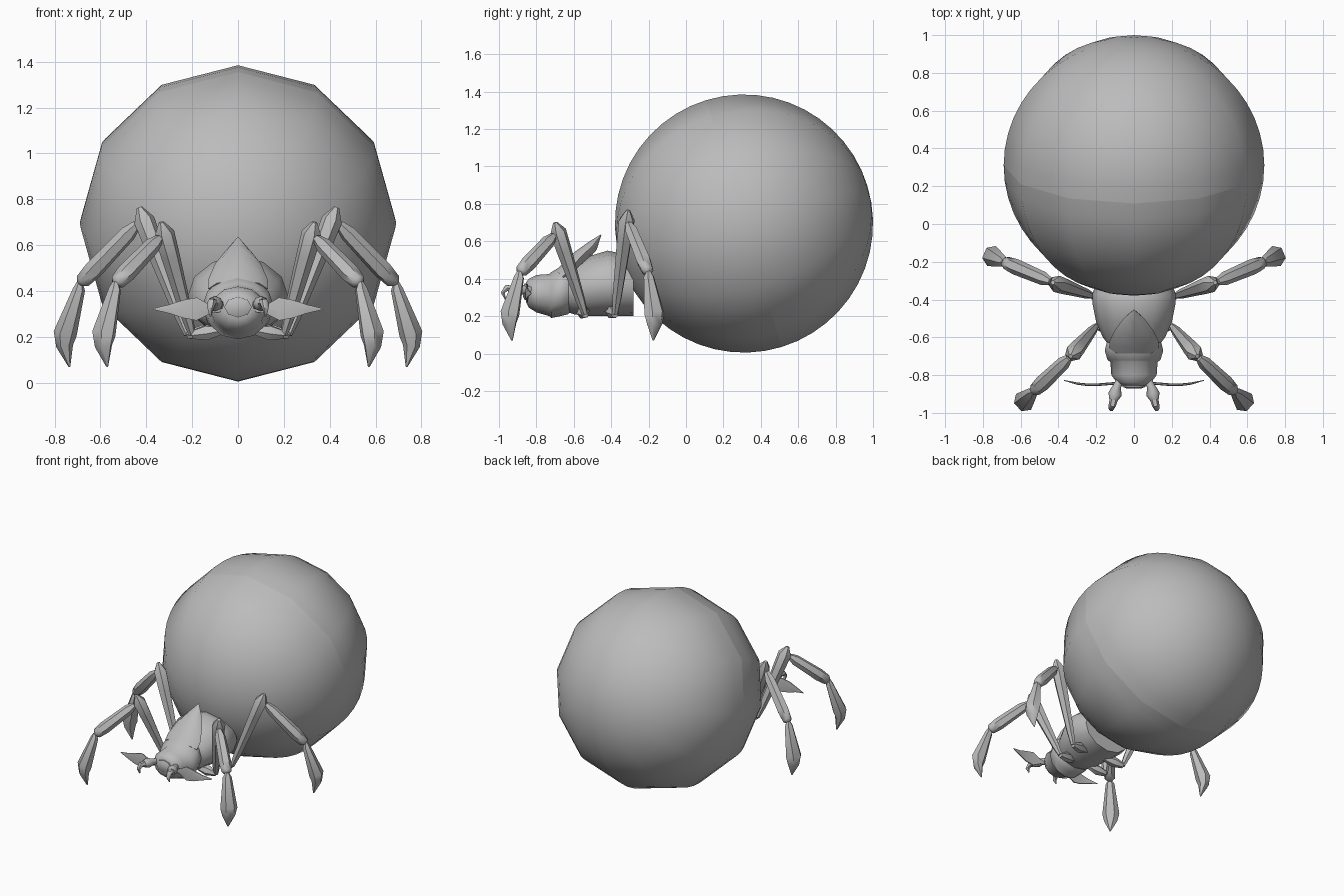
import bpy, bmesh, math
from mathutils import Vector, Matrix

if "Cube" in bpy.data.objects:
    bpy.data.objects.remove(bpy.data.objects["Cube"])

grey = bpy.data.materials.new("grey")
grey.diffuse_color = (0.5, 0.5, 0.5, 1)
grey.use_nodes = True
grey.node_tree.nodes["Principled BSDF"].inputs["Base Color"].default_value = grey.diffuse_color


def finish(bm, name, angle=50, mirror=False):
    bmesh.ops.recalc_face_normals(bm, faces=bm.faces)
    me = bpy.data.meshes.new(name)
    bm.to_mesh(me)
    bm.free()
    me.materials.append(grey)
    ob = bpy.data.objects.new(name, me)
    bpy.context.collection.objects.link(ob)
    bpy.ops.object.select_all(action='DESELECT')
    ob.select_set(True)
    bpy.context.view_layer.objects.active = ob
    bpy.ops.object.shade_smooth_by_angle(angle=math.radians(angle))
    if mirror:
        ob.modifiers.new("mirror", 'MIRROR').use_clip = False
    return ob


def loft(name, rings, sides, mirror=False, side_dir=None, angle=50):
    """Skin rings of (centre, half width, half height) along a path."""
    bm = bmesh.new()
    pts = [Vector(r[0]) for r in rings]
    loops = []
    for i, (c, w, h) in enumerate(rings):
        t = (pts[min(i + 1, len(pts) - 1)] - pts[max(i - 1, 0)]).normalized()
        u = Vector(side_dir) if side_dir else t.cross(Vector((0, 0, 1)))
        u = (u - t * u.dot(t)).normalized()
        v = u.cross(t)
        loops.append([bm.verts.new(pts[i] + u * w * math.cos(a) + v * h * math.sin(a))
                      for a in (2 * math.pi * k / sides for k in range(sides))])
    for a, b in zip(loops, loops[1:]):
        for k in range(sides):
            n = (k + 1) % sides
            bm.faces.new((a[k], a[n], b[n], b[k]))
    bm.faces.new(loops[0])
    bm.faces.new(loops[-1])
    return finish(bm, name, angle, mirror)


def body_loft(name, rows, sides):
    """Rows of (y, bottom, top, half width), rings kept upright."""
    bm = bmesh.new()
    loops = []
    for y, lo, hi, w in rows:
        loops.append([bm.verts.new((w * math.sin(a), y, (lo + hi) / 2 + (hi - lo) / 2 * math.cos(a)))
                      for a in (2 * math.pi * k / sides for k in range(sides))])
    for a, b in zip(loops, loops[1:]):
        for k in range(sides):
            n = (k + 1) % sides
            bm.faces.new((a[k], a[n], b[n], b[k]))
    bm.faces.new(loops[0])
    bm.faces.new(loops[-1])
    return finish(bm, name)


# Ball: tilted sphere, split along its equator
bm = bmesh.new()
bmesh.ops.create_uvsphere(bm, u_segments=12, v_segments=24, radius=0.69)
bmesh.ops.rotate(bm, verts=bm.verts, matrix=Matrix.Rotation(math.radians(90), 3, 'Z'))
seam = [e for e in bm.edges if all(abs(v.co.z) < 1e-4 for v in e.verts)]
bmesh.ops.split_edges(bm, edges=seam)
bmesh.ops.rotate(bm, verts=bm.verts, matrix=Matrix.Rotation(math.radians(-73), 3, 'X'))
bmesh.ops.translate(bm, verts=bm.verts, vec=(0, 0.31, 0.695))
finish(bm, "ball", 60)

# Body and head
body_loft("thorax", [(-0.28, 0.20, 0.50, 0.19), (-0.37, 0.20, 0.54, 0.22), (-0.42, 0.20, 0.55, 0.22),
                     (-0.52, 0.20, 0.52, 0.20), (-0.60, 0.21, 0.47, 0.165), (-0.66, 0.23, 0.44, 0.12)], 12)
body_loft("head", [(-0.60, 0.24, 0.43, 0.11), (-0.63, 0.21, 0.47, 0.145), (-0.67, 0.20, 0.465, 0.155),
                   (-0.72, 0.19, 0.435, 0.14), (-0.73, 0.20, 0.425, 0.125), (-0.80, 0.22, 0.42, 0.12),
                   (-0.84, 0.245, 0.40, 0.09), (-0.855, 0.275, 0.38, 0.06)], 12)
body_loft("mouth", [(-0.83, 0.285, 0.375, 0.06), (-0.862, 0.285, 0.375, 0.06),
                    (-0.872, 0.305, 0.355, 0.035)], 8)

# Pointed crest over the head
loft("crest", [((0, -0.455, 0.634), 0.003, 0.003), ((0, -0.50, 0.575), 0.055, 0.03),
               ((0, -0.56, 0.52), 0.10, 0.04), ((0, -0.62, 0.45), 0.13, 0.05),
               ((0, -0.66, 0.41), 0.13, 0.05)], 8, side_dir=(1, 0, 0))

# Leaf-shaped antennae
loft("antenna", [((0.07, -0.84, 0.32), 0.008, 0.012), ((0.12, -0.845, 0.32), 0.007, 0.02),
                 ((0.18, -0.85, 0.322), 0.007, 0.058), ((0.24, -0.852, 0.322), 0.007, 0.045),
                 ((0.30, -0.845, 0.322), 0.006, 0.022), ((0.37, -0.828, 0.322), 0.002, 0.003)],
     6, True, side_dir=(0, 1, 0))

# Curled mouth feelers
loft("feeler_base", [((0.07, -0.82, 0.34), 0.02, 0.02), ((0.09, -0.86, 0.34), 0.022, 0.022),
                     ((0.10, -0.90, 0.345), 0.036, 0.034), ((0.11, -0.93, 0.345), 0.024, 0.024)], 8, True)
loft("feeler_tip", [((0.105, -0.92, 0.345), 0.022, 0.022), ((0.115, -0.96, 0.35), 0.02, 0.018),
                    ((0.12, -0.98, 0.325), 0.014, 0.012), ((0.12, -0.965, 0.29), 0.004, 0.004)],
     6, True, side_dir=(1, 0, 0))


# Legs: hip, upper leg, lower leg, foot
def leg(prefix, root, hip, knee, ankle, toe):
    root, hip, knee, ankle, toe = map(Vector, (root, hip, knee, ankle, toe))
    out = Vector((ankle.x - knee.x, ankle.y - knee.y, 0)).normalized()
    flat = Vector((-out.y, out.x, 0))

    def limb(part, a, b, shape, sides=6):
        loft(prefix + part, [(a.lerp(b, t), w, w) for t, w in shape], sides, True, side_dir=flat)

    limb("_hip", root, hip, [(0, 0.02), (0.5, 0.036), (1, 0.02)])
    limb("_upper", hip, knee, [(0, 0.016), (0.15, 0.026), (0.7, 0.042), (0.9, 0.046), (1, 0.012)])
    start = knee.lerp(ankle, 0.04) - Vector((0, 0, 0.06))
    limb("_lower", start, ankle, [(0, 0.02), (0.15, 0.036), (0.75, 0.042), (0.95, 0.034), (1, 0.014)])
    mid = ankle.lerp(toe, 0.6) + out * 0.04
    loft(prefix + "_foot", [(ankle + Vector((0, 0, 0.01)), 0.012, 0.012),
                            (ankle.lerp(toe, 0.06), 0.03, 0.026),
                            (mid, 0.058, 0.05), (ankle.lerp(toe, 0.75) + out * 0.035, 0.045, 0.035),
                            (toe, 0.004, 0.004)], 6, True, side_dir=flat)


leg("front_leg", (0.07, -0.56, 0.23), (0.20, -0.54, 0.21), (0.335, -0.70, 0.70),
    (0.535, -0.89, 0.43), (0.57, -0.93, 0.07))
leg("rear_leg", (0.08, -0.41, 0.23), (0.22, -0.38, 0.21), (0.43, -0.31, 0.765),
    (0.69, -0.20, 0.43), (0.735, -0.175, 0.07))
